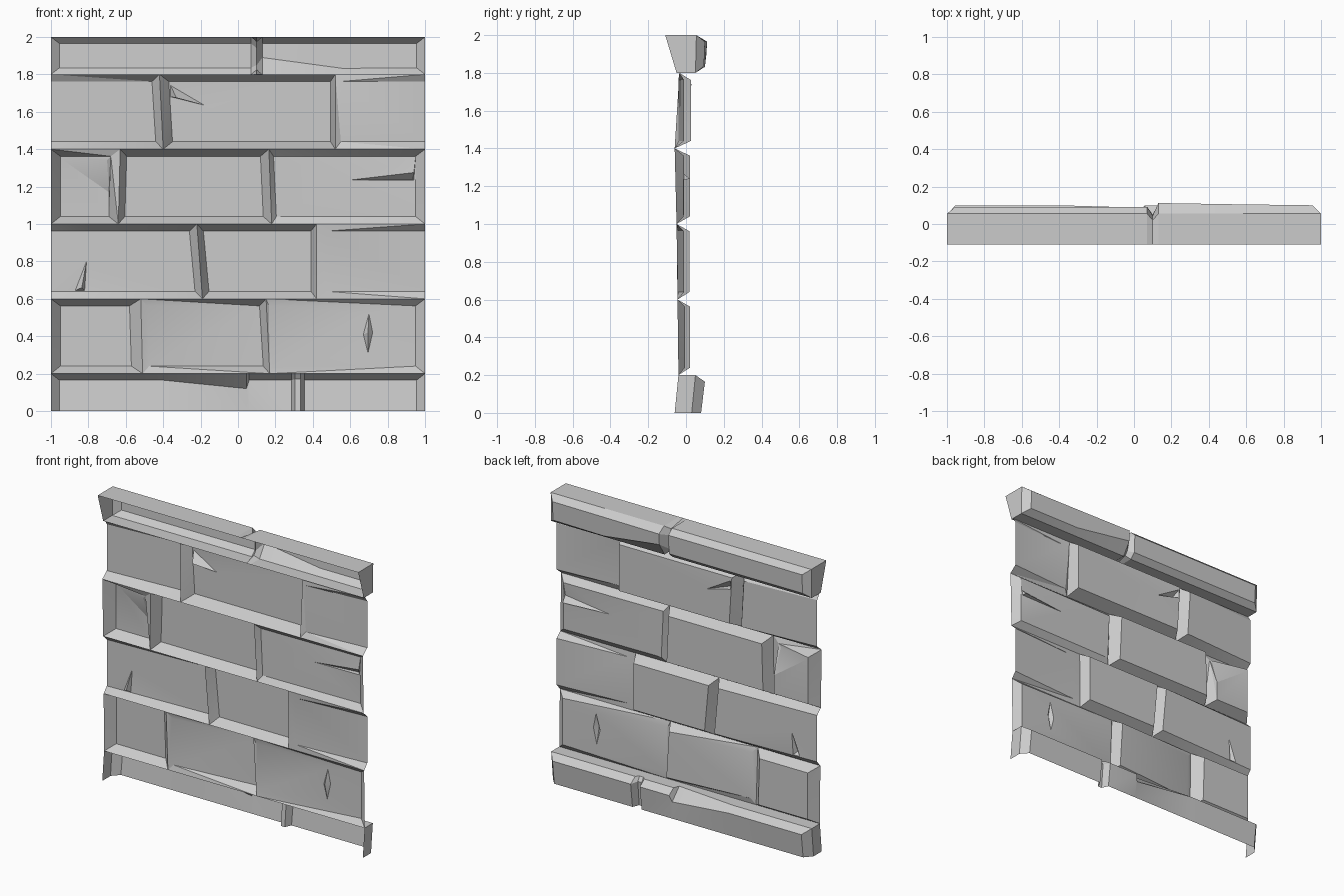
import bpy, bmesh, math
from mathutils import Vector
from mathutils.geometry import delaunay_2d_cdt

cube = bpy.data.objects.get("Cube")
if cube:
    bpy.data.objects.remove(cube, do_unlink=True)

stone = bpy.data.materials.new("grey_stone")
stone.use_nodes = True
grey = (0.6, 0.6, 0.6, 1)
stone.diffuse_color = grey
stone.node_tree.nodes["Principled BSDF"].inputs["Base Color"].default_value = grey


def finish(name, bm):
    """Merge flat faces and turn the mesh into an object."""
    bmesh.ops.remove_doubles(bm, verts=bm.verts, dist=0.0005)
    bmesh.ops.dissolve_limit(bm, angle_limit=0.01, verts=bm.verts, edges=bm.edges)
    mesh = bpy.data.meshes.new(name)
    bm.to_mesh(mesh)
    bm.free()
    mesh.materials.append(stone)
    obj = bpy.data.objects.new(name, mesh)
    bpy.context.collection.objects.link(obj)
    bpy.ops.object.select_all(action='DESELECT')
    obj.select_set(True)
    bpy.context.view_layer.objects.active = obj
    bpy.ops.object.shade_smooth_by_angle(angle=math.radians(20))


def brick(name, outer, inner, chip=None):
    """Bevelled open shell; points are (x, z, depth), chip is a rim plus its pit."""
    pts = outer + inner
    edges = [(i, (i + 1) % 4) for i in range(4)]
    edges += [(a + 4, b + 4) for a, b in edges] + [(i, i + 4) for i in range(4)]
    if chip:
        n, k = len(pts), len(chip) - 1
        pts = pts + chip
        edges += [(n + i, n + (i + 1) % k) for i in range(k)]
        edges += [(n + i, n + k) for i in range(k)]
    flat = [Vector(p[:2]) for p in pts]
    verts, _, faces, origin, _, _ = delaunay_2d_cdt(flat, edges, [], 0, 1e-5)
    bm = bmesh.new()
    made = [bm.verts.new((v.x, pts[o[0]][2] if o else inner[0][2], v.y))
            for v, o in zip(verts, origin)]
    for f in faces:
        bm.faces.new([made[i] for i in reversed(f)])
    finish(name, bm)


def trim(name, stations, cap_extra=()):
    """Loft (x, section) stations along the wall and close both ends."""
    bm = bmesh.new()
    rings = [[bm.verts.new((x, y, z)) for y, z in sec] for x, sec in stations]
    for a, b in zip(rings, rings[1:]):
        for i in range(len(a) - 1):
            bm.faces.new((a[i], b[i], b[i + 1], a[i + 1]))
    for x, sec in (stations[0], stations[-1]):
        ring = [bm.verts.new((x, y, z)) for y, z in list(dict.fromkeys(sec)) + list(cap_extra)]
        bm.faces.new(ring if x < 0 else ring[::-1])
    finish(name, bm)


# Chips: rim points and finally the pit or peak
chips = {
    (0, 2): [(.70, .52, -.014), (.67, .41, -.015), (.695, .31, -.014), (.72, .42, -.013),
             (.695, .42, -.042)],
    (1, 0): [(-.81, .8, -.003), (-.87, .645, -.005), (-.82, .645, -.003), (-.835, .66, -.035)],
    (2, 0): [(-.94, 1.345, .02), (-.69, 1.17, .02), (-.7, 1.34, -.04)],
    (2, 2): [(.6, 1.235, -.016), (.94, 1.235, -.01), (.94, 1.275, -.02), (.935, 1.238, .02)],
    (3, 1): [(-.36, 1.74, .028), (-.36, 1.68, .026), (-.18, 1.635, .024), (-.33, 1.675, -.03)],
}

# Rows: heights, joint depths, end insets,
# joints as (bottom x, top x, inset to the left, inset to the right)
# and the face depth at the left and right edge of each brick
rows = [
    (.2, .6, -.04, -.045, .05, .05,
     [(-.51, -.52, .06, .035), (.17, .15, .035, .015)],
     [(.022, .022), (-.03, .022), (-.035, -.005)]),
    (.6, 1.0, -.045, -.05, 0, 0,
     [(-.19, -.22, .04, .035), (.42, .42, .03, .055)],
     [(-.01, .018), (.018, .018), (-.043, -.01)]),
    (1.0, 1.4, -.05, -.06, .05, .05,
     [(-.64, -.63, .05, .035), (.18, .165, .045, .025)],
     [(.02, .02), (.02, .02), (-.022, -.012)]),
    (1.4, 1.8, -.06, -.035, 0, 0,
     [(-.40, -.42, .04, .05), (.52, .52, .025, .03)],
     [(-.01, .022), (.026, .026), (-.04, -.01)]),
]
for r, (z0, z1, j0, j1, left, right, joints, depths) in enumerate(rows):
    sides = [(-1, -1, 0, left)] + joints + [(1, 1, right, 0)]
    lo, hi = z0 + .04, z1 - .038
    for c, (a, b, (dl, dr)) in enumerate(zip(sides, sides[1:], depths)):
        outer = [(a[0], z0, j0), (b[0], z0, j0), (b[1], z1, j1), (a[1], z1, j1)]
        inner = [(a[0] + a[3], lo, dl), (b[0] - b[2], lo, dr),
                 (b[1] - b[2], hi, dr), (a[1] + a[3], hi, dl)]
        if (r, c) == (2, 0):
            # Broken upper corner
            inner[2] = (*inner[2][:2], -.045)
        brick(f"brick_row{r + 1}_{c + 1}", outer, inner, chips.get((r, c)))


# Top coping, split in two by a groove
def coping(front=.092, low=1.835):
    return [(-.11, 2), (.055, 2), (front, 1.965), (front - .005, low), (.05, 1.8), (-.05, 1.8)]


end = [(-.11, 2), (.055, 2), (.055, 2), (.05, 1.8), (.05, 1.8), (-.05, 1.8)]
groove = [(-.11, 2), (.02, 1.975), (.045, 1.94), (.05, 1.85), (.03, 1.825), (-.05, 1.8)]
trim("top_coping", [(-1, end), (-.955, coping()), (.07, coping()), (.1, groove),
                    (.13, coping(.112, 1.89)), (.56, coping(.105, 1.832)),
                    (.955, coping(.1)), (1, end)])


# Bottom plinth with a groove and a long chip on its upper edge
def plinth(back=.05, front=.1, top=.165, foot=.08):
    return [(-.04, .2), (back, .2), (front, top), (foot, 0)]


end = plinth(.05, .05, .2, .03)
trim("bottom_plinth", [(-1, end), (-.955, plinth()), (-.4, plinth()),
                       (.045, plinth(.01, .087, .12)), (.06, plinth()), (.285, plinth()),
                       (.305, plinth(.03, .05, .17, .035)), (.335, plinth(.03, .05, .17, .035)),
                       (.355, plinth()), (.955, plinth()), (1, end)], [(-.06, 0)])
